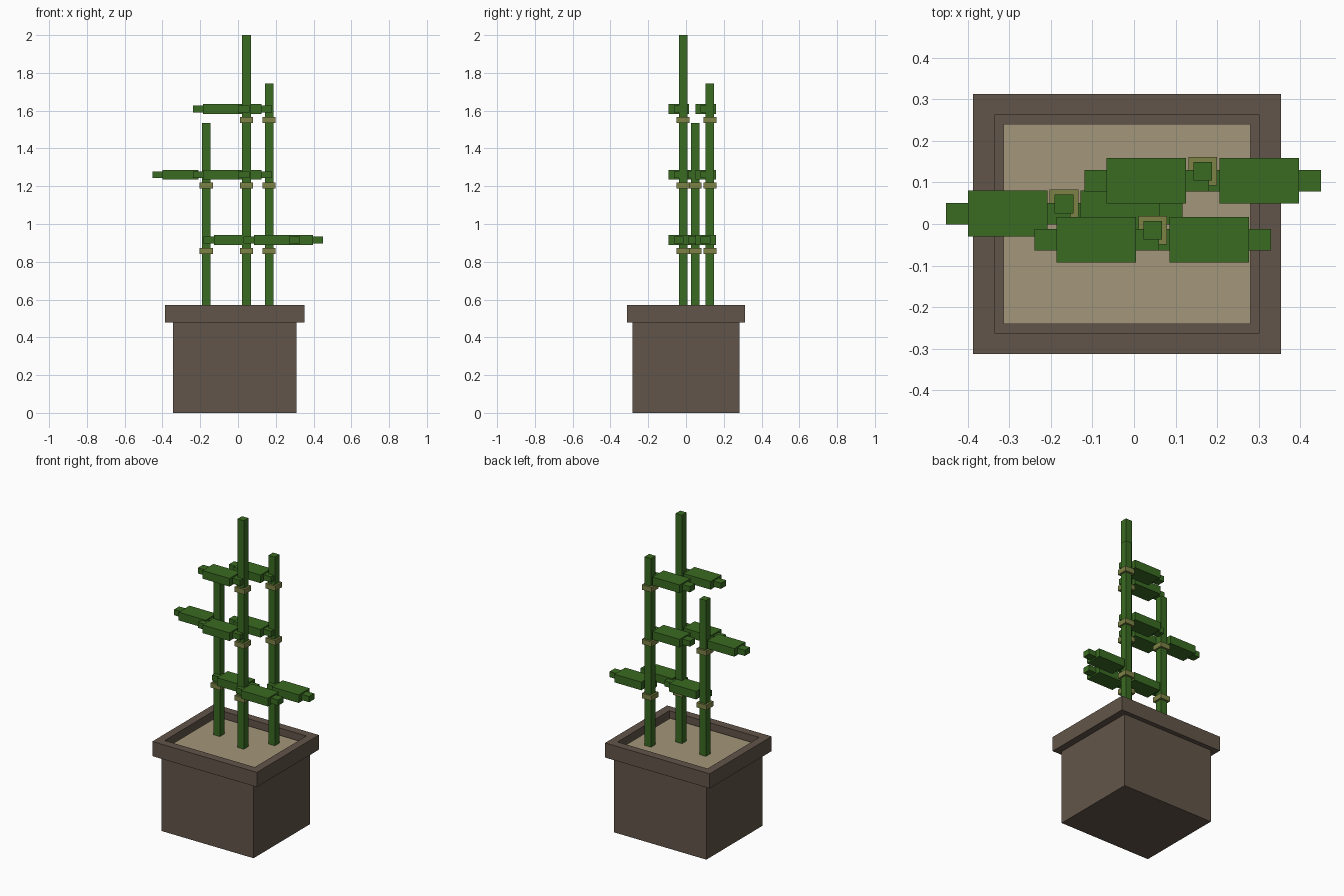
import bpy, bmesh
from mathutils import Vector

cube = bpy.data.objects.get("Cube")
if cube:
    bpy.data.objects.remove(cube, do_unlink=True)


def material(name, rgb):
    m = bpy.data.materials.new(name)
    m.use_nodes = True
    m.diffuse_color = (*rgb, 1)
    m.node_tree.nodes["Principled BSDF"].inputs["Base Color"].default_value = (*rgb, 1)
    return m


CLAY = material("brown_clay", (0.122, 0.091, 0.067))
SAND = material("sand", (0.371, 0.305, 0.195))
GREEN = material("bamboo_green", (0.042, 0.147, 0.016))
OLIVE = material("joint_olive", (0.205, 0.225, 0.061))


def add_box(bm, lo, hi):
    """Add an axis-aligned box between two corners."""
    lo, hi = Vector(lo), Vector(hi)
    verts = bmesh.ops.create_cube(bm, size=1)["verts"]
    for v in verts:
        v.co = (lo + hi) / 2 + v.co * (hi - lo)
    return verts


def finish(bm, name, mat):
    mesh = bpy.data.meshes.new(name)
    bm.to_mesh(mesh)
    bm.free()
    mesh.materials.append(mat)
    obj = bpy.data.objects.new(name, mesh)
    bpy.context.collection.objects.link(obj)
    return obj


def box(name, lo, hi, mat):
    bm = bmesh.new()
    add_box(bm, lo, hi)
    return finish(bm, name, mat)


# Planter body
POT_X, RIM_BOTTOM, RIM_TOP, SOIL = -0.017, 0.478, 0.572, 0.538
box("pot_body", (POT_X - 0.326, -0.284, 0), (POT_X + 0.326, 0.284, RIM_BOTTOM), CLAY)

# Overhanging rim, with the opening sunk into its top face
bm = bmesh.new()
add_box(bm, (POT_X - 0.37, -0.313, RIM_BOTTOM), (POT_X + 0.37, 0.313, RIM_TOP))
top = max(bm.faces, key=lambda f: f.calc_center_median().z)
bmesh.ops.inset_individual(bm, faces=[top], thickness=0.073)
sunk = bmesh.ops.extrude_face_region(bm, geom=[top])["geom"]
bmesh.ops.delete(bm, geom=[top], context="FACES_ONLY")
for v in sunk:
    if isinstance(v, bmesh.types.BMVert):
        v.co.z = SOIL - 0.02
finish(bm, "pot_rim", CLAY)

# Soil bed
box("soil", (POT_X - 0.297, -0.24, SOIL - 0.019), (POT_X + 0.297, 0.24, SOIL), SAND)


# Leaf: thin stem running through a broad blade, side is -1 or +1 along x
def leaf(name, x, y, z, side):
    yc = y - 0.023

    def part(bm, near, far, half_width, half_height):
        x0, x1 = sorted((x + side * near, x + side * far))
        add_box(bm, (x0, yc - half_width, z - half_height),
                (x1, yc + half_width, z + half_height))

    bm = bmesh.new()
    part(bm, -0.015, 0.284, 0.026, 0.018)
    part(bm, 0.04, 0.231, 0.055, 0.026)
    finish(bm, name, GREEN)


# Stalks: name, x, y, height, then the side of the leaf at each joint
LEVELS = (0.857, 1.203, 1.551)
STALKS = (
    ("tall", 0.045, -0.015, 2.0, (1, -1, -1)),
    ("middle", 0.165, 0.127, 1.745, (1, -1, -1)),
    ("short", -0.168, 0.048, 1.535, (1, -1)),
)
for name, x, y, height, sides in STALKS:
    r, j = 0.0225, 0.0345
    box(name + "_stalk", (x - r, y - r, SOIL - 0.01), (x + r, y + r, height), GREEN)
    for i, (z, side) in enumerate(zip(LEVELS, sides), 1):
        box(f"{name}_joint_{i}", (x - j, y - j, z - 0.016), (x + j, y + j, z + 0.016), OLIVE)
        leaf(f"{name}_leaf_{i}", x, y, z + 0.058, side)
